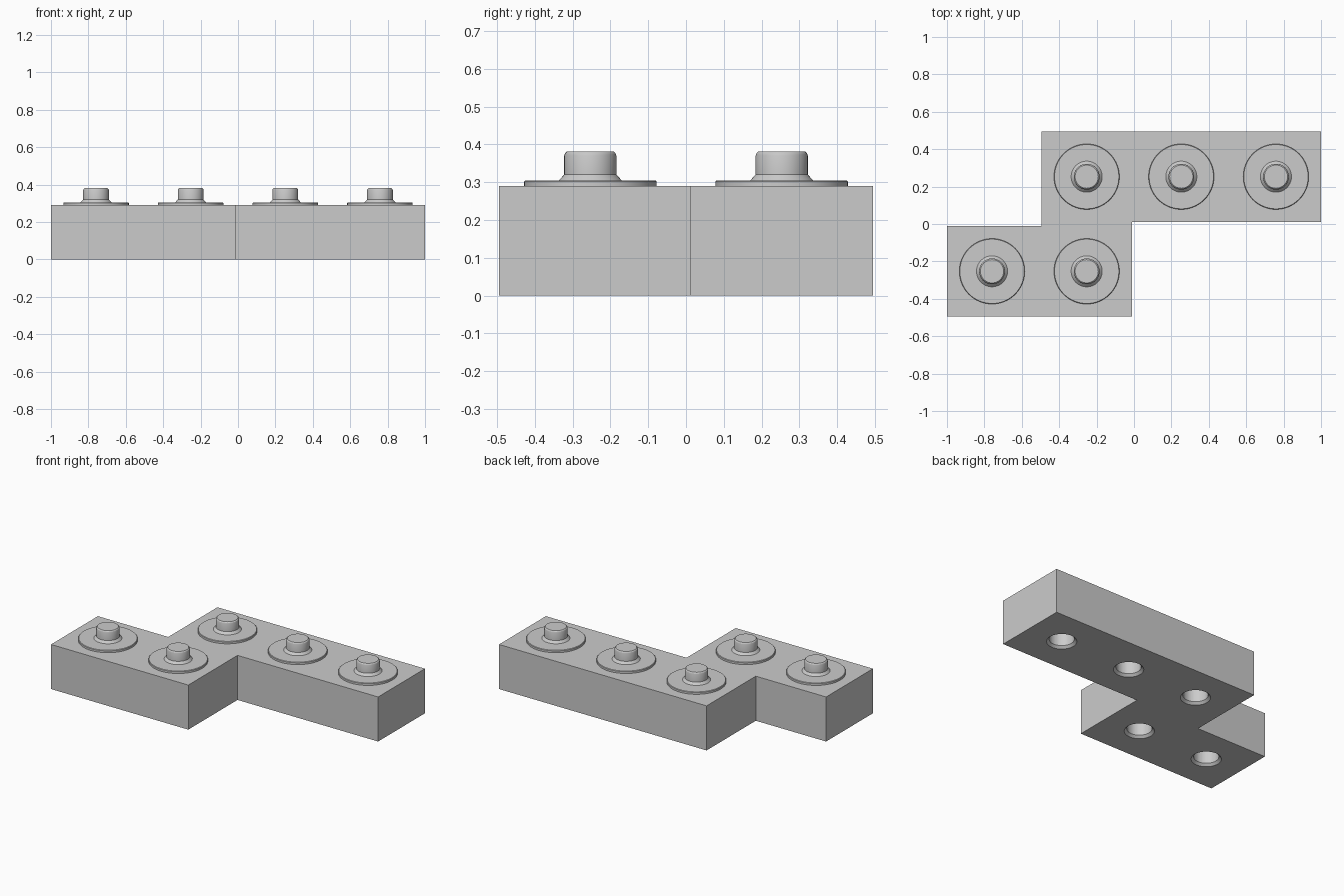
import bpy
import bmesh
import math

PITCH = 0.506      # spacing of the unit cells
HALF = 0.241       # half width of a single cell
HEIGHT = 0.29
SIDES = 64
# cell centres, counted in half pitches
CELLS = [(-3, -1), (-1, -1), (-1, 1), (1, 1), (3, 1)]
CENTRES = [(i * PITCH / 2, j * PITCH / 2) for i, j in CELLS]

cube = bpy.data.objects.get("Cube")
if cube:
    bpy.data.objects.remove(cube, do_unlink=True)

grey = bpy.data.materials.new("light_grey")
grey.use_nodes = True
colour = (0.6, 0.6, 0.6, 1)
grey.diffuse_color = colour
grey.node_tree.nodes["Principled BSDF"].inputs["Base Color"].default_value = colour


def make_object(name, bm):
    bmesh.ops.recalc_face_normals(bm, faces=bm.faces)
    mesh = bpy.data.meshes.new(name)
    bm.to_mesh(mesh)
    bm.free()
    mesh.materials.append(grey)
    obj = bpy.data.objects.new(name, mesh)
    bpy.context.collection.objects.link(obj)
    return obj


def smooth(obj):
    bpy.ops.object.select_all(action='DESELECT')
    obj.select_set(True)
    bpy.context.view_layer.objects.active = obj
    bpy.ops.object.shade_smooth_by_angle(angle=math.radians(25))


def add_turned(bm, profile, cx, cy):
    """Closed solid of revolution from (radius, z) points."""
    rings = []
    for r, z in profile:
        rings.append([bm.verts.new((cx + r * math.cos(math.tau * k / SIDES),
                                    cy + r * math.sin(math.tau * k / SIDES), z))
                      for k in range(SIDES)])
    for low, high in zip(rings, rings[1:]):
        for k in range(SIDES):
            n = (k + 1) % SIDES
            bm.faces.new((low[k], low[n], high[n], high[k]))
    bm.faces.new(rings[0][::-1])
    bm.faces.new(rings[-1])


# Stepped block
(left, front), (right, back) = CENTRES[0], CENTRES[-1]
inner = PITCH / 2
outline = [(left - HALF, front - HALF), (-inner + HALF, front - HALF),
           (-inner + HALF, back - HALF), (right + HALF, back - HALF),
           (right + HALF, back + HALF), (-inner - HALF, back + HALF),
           (-inner - HALF, front + HALF), (left - HALF, front + HALF)]
bm = bmesh.new()
base = bm.faces.new([bm.verts.new((x, y, 0)) for x, y in outline])
top = bmesh.ops.extrude_face_region(bm, geom=[base])
bmesh.ops.translate(bm, vec=(0, 0, HEIGHT),
                    verts=[g for g in top["geom"] if isinstance(g, bmesh.types.BMVert)])
block = make_object("block", bm)

# Countersunk sockets cut into the underside
socket = [(0.103, -0.015), (0.073, 0.015), (0.073, 0.12)]
bm = bmesh.new()
for x, y in CENTRES:
    add_turned(bm, socket, x, y)
cutter = make_object("socket_cutter", bm)
cutter.hide_render = True
cut = block.modifiers.new("sockets", 'BOOLEAN')
cut.operation = 'DIFFERENCE'
cut.solver = 'EXACT'
cut.object = cutter
smooth(block)
bpy.ops.object.modifier_apply(modifier=cut.name)
bpy.data.objects.remove(cutter, do_unlink=True)

# Flanged pegs on the top
peg = [(0.175, HEIGHT - 0.01), (0.175, 0.302), (0.172, 0.305), (0.083, 0.305),
       (0.069, 0.32), (0.069, 0.37), (0.067, 0.376), (0.062, 0.381)]
for number, (x, y) in enumerate(CENTRES, 1):
    bm = bmesh.new()
    add_turned(bm, peg, x, y)
    smooth(make_object(f"peg_{number}", bm))
